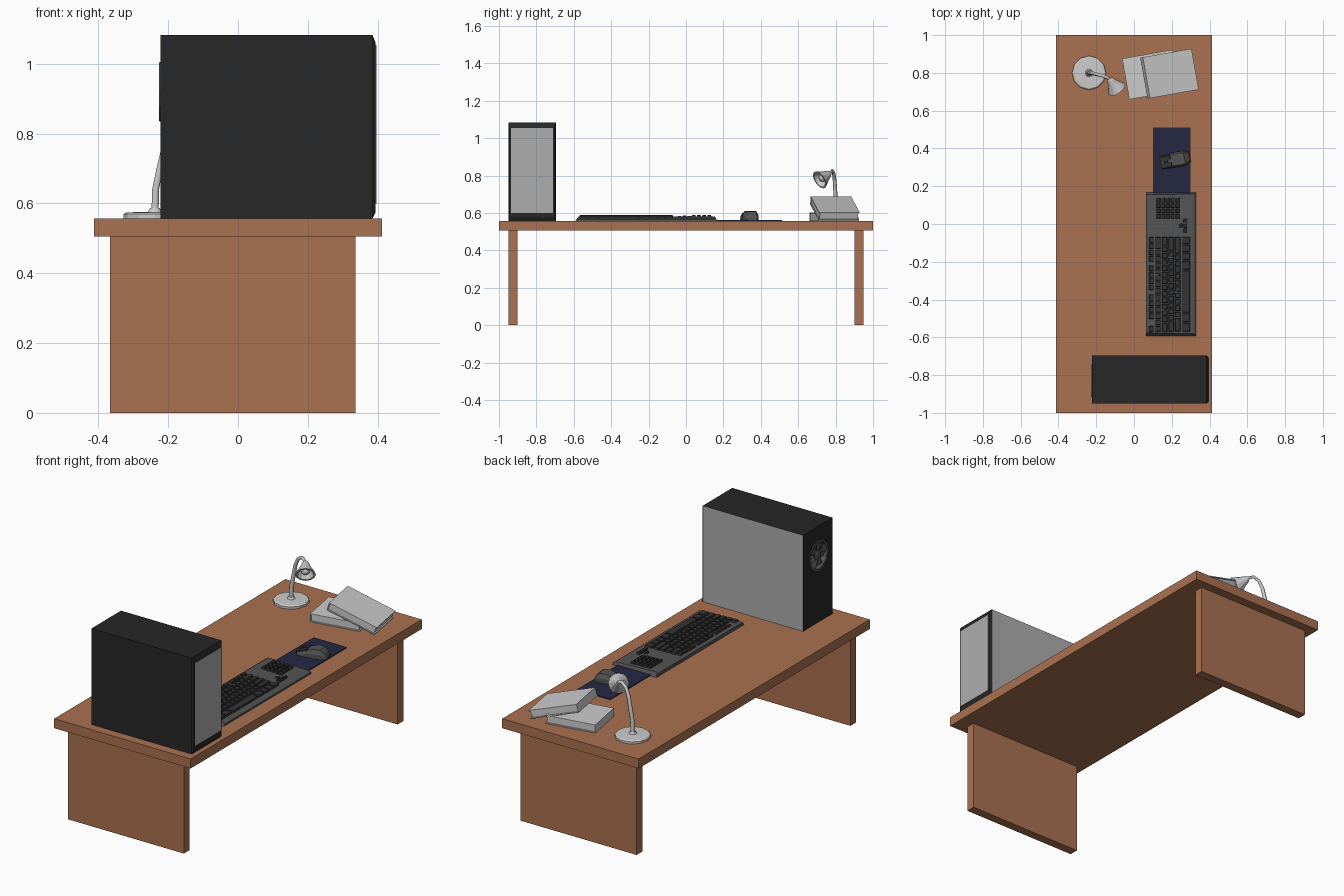
import bpy, bmesh
from math import sin, cos, pi, radians
from mathutils import Matrix, Vector

if "Cube" in bpy.data.objects:
    bpy.data.objects.remove(bpy.data.objects["Cube"])


def material(name, rgb):
    m = bpy.data.materials.new(name)
    m.diffuse_color = (*rgb, 1)
    m.use_nodes = True
    m.node_tree.nodes["Principled BSDF"].inputs["Base Color"].default_value = m.diffuse_color
    return m


WOOD = material("wood", (0.40, 0.165, 0.082))
BLACK = material("black_metal", (0.02, 0.02, 0.02))
PANEL = material("panel_grey", (0.42, 0.42, 0.42))
DARK = material("dark_plastic", (0.09, 0.09, 0.09))
KEY = material("key_plastic", (0.035, 0.035, 0.035))
NAVY = material("navy_cloth", (0.018, 0.022, 0.055))


def finish(name, bm, *mats):
    bmesh.ops.recalc_face_normals(bm, faces=bm.faces[:])
    me = bpy.data.meshes.new(name)
    bm.to_mesh(me)
    bm.free()
    for m in mats:
        me.materials.append(m)
    ob = bpy.data.objects.new(name, me)
    bpy.context.collection.objects.link(ob)
    return ob


def loft(bm, sections, mat=Matrix()):
    """Skin equal-length loops of points and cap both ends."""
    rings = [[bm.verts.new(mat @ Vector(p)) for p in s] for s in sections]
    n = len(rings[0])
    for a, b in zip(rings, rings[1:]):
        for i in range(n):
            j = (i + 1) % n
            bm.faces.new((a[i], a[j], b[j], b[i]))
    bm.faces.new(rings[0])
    bm.faces.new(rings[-1])


def rect(x0, x1, y0, y1, z):
    return [(x0, y0, z), (x1, y0, z), (x1, y1, z), (x0, y1, z)]


def ring(r, z, n=12):
    return [(r * cos(2 * pi * i / n), r * sin(2 * pi * i / n), z) for i in range(n)]


def add_box(bm, x0, x1, y0, y1, z0, z1, mat=Matrix()):
    loft(bm, [rect(x0, x1, y0, y1, z0), rect(x0, x1, y0, y1, z1)], mat)


def box(name, dims, *mats):
    bm = bmesh.new()
    add_box(bm, *dims)
    return finish(name, bm, *mats)


# Desk
TOP = 0.557
box("desk_top", (-0.413, 0.413, -1, 1, 0.505, TOP), WOOD)
for side, y in (("left", -0.95), ("right", 0.9)):
    box(side + "_desk_leg", (-0.366, 0.337, y, y + 0.05, 0, 0.505), WOOD)

# Computer case with recessed side window
bm = bmesh.new()
add_box(bm, -0.222, 0.385, -0.95, -0.695, TOP, 1.083)
window = [f for f in bm.faces if f.calc_center_median().y > -0.7]
bmesh.ops.inset_region(bm, faces=window, thickness=0.018, depth=-0.006)
window[0].material_index = 1
case = finish("computer_case", bm, BLACK, PANEL)

# Fan opening cut into the rear face
FAN = Matrix.Translation((-0.222, -0.83, 0.92)) @ Matrix.Rotation(-pi / 2, 4, 'Y')
bm = bmesh.new()
loft(bm, [ring(0.078, -0.03), ring(0.078, 0.02)], FAN)
cutter = finish("fan_cutter", bm)
cutter.hide_render = True
cutter.hide_viewport = False
cut = case.modifiers.new("fan_hole", 'BOOLEAN')
cut.operation = 'DIFFERENCE'
cut.solver = 'EXACT'
cut.object = cutter
bpy.context.view_layer.objects.active = case
bpy.ops.object.modifier_apply(modifier=cut.name)
bpy.data.objects.remove(cutter)

# Fan rim, hub and blades
bm = bmesh.new()
loft(bm, [ring(0.078, -0.03), ring(0.086, 0.0), ring(0.084, 0.004), ring(0.072, 0.002), ring(0.07, -0.028)], FAN)
loft(bm, [ring(0.025, -0.03), ring(0.025, -0.006), ring(0.018, -0.002)], FAN)
for i in range(7):
    turn = FAN @ Matrix.Rotation(2 * pi * i / 7, 4, 'Z') @ Matrix.Translation((0, 0, -0.014))
    add_box(bm, 0.02, 0.068, -0.016, 0.016, -0.0015, 0.0015, turn @ Matrix.Rotation(radians(25), 4, 'X'))
finish("case_fan", bm, DARK)

# Front bezel of the case and its grey panel (local z points along +x)
bm = bmesh.new()
loft(bm, [[(0.385, -0.95, TOP), (0.385, -0.695, TOP), (0.385, -0.695, 1.083), (0.385, -0.95, 1.083)],
          [(0.394, -0.943, 0.575), (0.394, -0.704, 0.575), (0.394, -0.704, 1.06), (0.394, -0.943, 1.06)]])
finish("case_bezel", bm, BLACK)
box("case_front_panel", (0.39, 0.396, -0.936, -0.711, 0.6, 1.053), PANEL)

# Keyboard body: sloped profile with tapered ends
profile = [(0.063, 0.557), (0.328, 0.557), (0.328, 0.566), (0.318, 0.573), (0.075, 0.581), (0.063, 0.574)]


def end_section(y, slope):
    return [(x, y + slope * (z - TOP), z) for x, z in profile]


bm = bmesh.new()
loft(bm, [end_section(-0.592, 0.7), end_section(0.167, -0.5)])
finish("keyboard_body", bm, DARK)

# Keys: rows as widths in key units, negative numbers are gaps
U = 0.0337
bm = bmesh.new()


def key(x, y0, y1, depth):
    z = 0.581 - (x - 0.075) * 0.033
    a, b, g, t = x - depth / 2 + 0.002, x + depth / 2 - 0.002, 0.002, 0.003
    loft(bm, [rect(a, b, y0 + g, y1 - g, z - 0.003),
              rect(a + t, b - t, y0 + g + t, y1 - g - t, z + 0.01)])


rows = [(0.092, 0.03, [1, -1] + [1] * 4 + [-0.5] + [1] * 4 + [-0.5] + [1] * 4),
        (0.127, 0.034, [1] * 13 + [2]),
        (0.162, 0.034, [1.5] + [1] * 12 + [1.5]),
        (0.197, 0.034, [1.75] + [1] * 11 + [2.25]),
        (0.232, 0.034, [2.25] + [1] * 10 + [2.75]),
        (0.276, 0.046, [1.5, 1.5, 6.75, 1.5, 1.25, 1.25, 1.25])]
for x, depth, widths in rows:
    y = -0.572
    for w in widths:
        if w > 0:
            key(x, y, y + w * U, depth)
        y += abs(w) * U
for r in range(5):                       # number pad
    for c in range(4):
        key(0.129 + r * 0.0255, 0.027 + c * 0.028, 0.055 + c * 0.028, 0.0255)
for x, y in ((0.247, -0.022), (0.272, -0.048), (0.272, -0.022), (0.272, 0.004)):   # arrows
    key(x, y, y + 0.026, 0.025)
finish("keyboard_keys", bm, KEY)

# Mouse pad
box("mouse_pad", (0.1, 0.3, 0.14, 0.512, TOP, 0.562), NAVY)

# Mouse: lofted body, front towards -x
MOUSE = Matrix.Translation((0.218, 0.339, 0.562)) @ Matrix.Rotation(radians(12), 4, 'Z')


def mouse_section(x, w, h):
    return [(x, -w, 0), (x, -w, h * 0.5), (x, -w * 0.75, h), (x, w * 0.75, h), (x, w, h * 0.5), (x, w, 0)]


bm = bmesh.new()
loft(bm, [mouse_section(*s) for s in ((-0.076, 0.034, 0.018), (-0.02, 0.037, 0.036), (0.02, 0.041, 0.048),
                                      (0.05, 0.039, 0.046), (0.072, 0.03, 0.028), (0.08, 0.024, 0.01))], MOUSE)
finish("mouse_body", bm, DARK)

# Mouse buttons and wheel lying on the sloped front
SLOPE = MOUSE @ Matrix.Translation((-0.05, 0, 0.0275)) @ Matrix.Rotation(radians(-18), 4, 'Y')
bm = bmesh.new()
for y0, y1 in ((-0.031, -0.004), (0.004, 0.031)):
    add_box(bm, -0.03, 0.028, y0, y1, -0.006, 0.004, SLOPE)
finish("mouse_buttons", bm, KEY)
bm = bmesh.new()
loft(bm, [ring(0.011, -0.0035, 10), ring(0.011, 0.0035, 10)], SLOPE @ Matrix.Rotation(pi / 2, 4, 'X'))
finish("mouse_wheel", bm, KEY)

# Lamp base
bm = bmesh.new()
loft(bm, [ring(0.09, 0), ring(0.09, 0.012), ring(0.083, 0.017), ring(0.02, 0.019), ring(0.014, 0.03)],
     Matrix.Translation((-0.238, 0.8, TOP)))
finish("lamp_base", bm)

# Lamp stem: bent tube
path = [(-0.238, 0.8, 0.56), (-0.236, 0.8, 0.64), (-0.224, 0.799, 0.7), (-0.208, 0.795, 0.77),
        (-0.188, 0.79, 0.81), (-0.158, 0.782, 0.827), (-0.125, 0.766, 0.812)]
cu = bpy.data.curves.new("lamp_stem", 'CURVE')
cu.dimensions = '3D'
cu.bevel_depth = 0.01
cu.bevel_resolution = 1
cu.use_fill_caps = True
sp = cu.splines.new('POLY')
sp.points.add(len(path) - 1)
for i, (p, co) in enumerate(zip(sp.points, path)):
    p.co = (*co, 1)
    p.radius = 1.2 - 0.07 * i
stem = bpy.data.objects.new("lamp_stem", cu)
bpy.context.collection.objects.link(stem)

# Lamp shade (hollow) and bulb, aimed down and outwards
apex, mouth = Vector((-0.132, 0.772, 0.815)), Vector((-0.09, 0.712, 0.775))
AIM = Matrix.Translation(apex) @ (mouth - apex).to_track_quat('Z', 'Y').to_matrix().to_4x4()
bm = bmesh.new()
loft(bm, [ring(r, z) for r, z in ((0.01, 0), (0.018, 0.012), (0.03, 0.04), (0.052, 0.08),
                                  (0.043, 0.08), (0.025, 0.045), (0.012, 0.02))], AIM)
finish("lamp_shade", bm)
bm = bmesh.new()
bmesh.ops.create_uvsphere(bm, u_segments=10, v_segments=6, radius=0.022,
                          matrix=AIM @ Matrix.Translation((0, 0, 0.056)))
finish("lamp_bulb", bm)


# Books: two covers, a spine on the -x side, inset pages
def book(name, centre, length, width, thick, tilt):
    m = Matrix.Translation(centre) @ Matrix.Rotation(radians(10), 4, 'Z') @ Matrix.Rotation(radians(tilt), 4, 'Y')
    l, w, t, c = length / 2, width / 2, thick / 2, 0.005
    bm = bmesh.new()
    add_box(bm, -l, l, -w, w, t - c, t, m)
    add_box(bm, -l, l, -w, w, -t, c - t, m)
    add_box(bm, -l, c - l, -w, w, c - t, t - c, m)
    add_box(bm, c - l, l - 0.006, 0.006 - w, w - 0.006, c - t, t - c, m)
    finish(name, bm)


book("lower_book", (0.09, 0.791, TOP + 0.0225), 0.272, 0.22, 0.045, 0)
book("upper_book", (0.188, 0.796, 0.6245), 0.275, 0.22, 0.045, 18)
